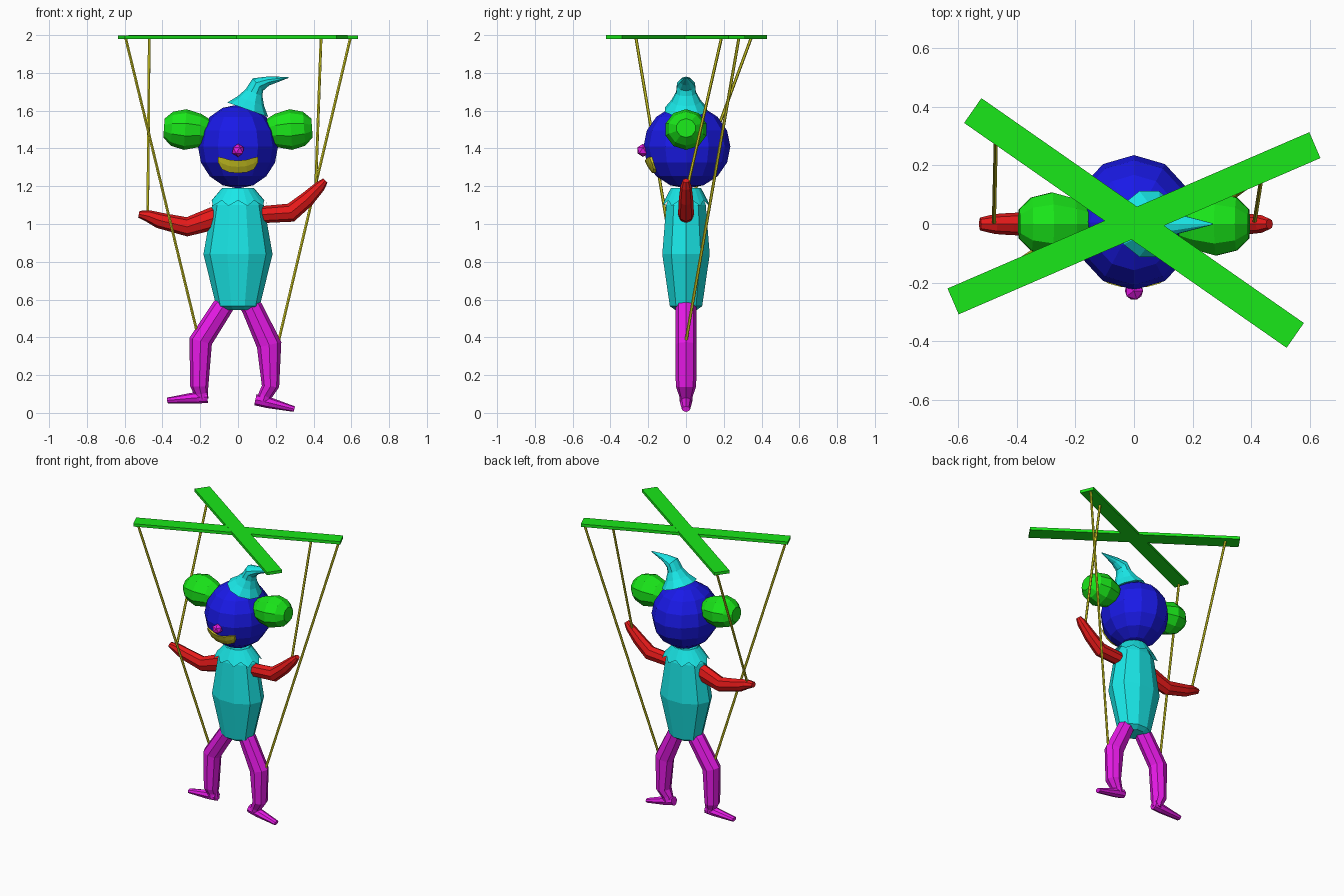
import bpy, bmesh, math
from mathutils import Vector, Matrix

if "Cube" in bpy.data.objects:
    bpy.data.objects.remove(bpy.data.objects["Cube"])


def material(name, rgb):
    m = bpy.data.materials.new(name)
    m.diffuse_color = (*rgb, 1)
    m.use_nodes = True
    m.node_tree.nodes["Principled BSDF"].inputs["Base Color"].default_value = m.diffuse_color
    return m


RED = material("red", (0.8, 0.01, 0.01))
GREEN = material("green", (0.01, 0.8, 0.01))
BLUE = material("blue", (0.01, 0.01, 0.8))
CYAN = material("cyan", (0.01, 0.8, 0.8))
MAGENTA = material("magenta", (0.8, 0.01, 0.8))
YELLOW = material("yellow", (0.75, 0.7, 0.02))


def finish(name, bm, mat):
    bmesh.ops.recalc_face_normals(bm, faces=bm.faces[:])
    me = bpy.data.meshes.new(name)
    bm.to_mesh(me)
    bm.free()
    me.materials.append(mat)
    ob = bpy.data.objects.new(name, me)
    bpy.context.collection.objects.link(ob)
    return ob


def sweep(name, mat, *paths, sides=8, turn=0.0):
    """Each path is a list of (x, z, in-plane radius, y radius) in the y=0 plane."""
    bm = bmesh.new()
    for path in paths:
        rings = []
        for i, (x, z, r, ry) in enumerate(path):
            a, b = path[max(i - 1, 0)], path[min(i + 1, len(path) - 1)]
            t = Vector((b[0] - a[0], 0, b[1] - a[1])).normalized()
            n = Vector((t.z, 0, -t.x))
            ring = []
            for k in range(sides):
                ang = math.tau * k / sides + turn
                ring.append(bm.verts.new(Vector((x, 0, z)) + n * r * math.cos(ang)
                                         + Vector((0, ry * math.sin(ang), 0))))
            rings.append(ring)
        for p, q in zip(rings, rings[1:]):
            for k in range(sides):
                j = (k + 1) % sides
                bm.faces.new((p[k], p[j], q[j], q[k]))
        bm.faces.new(rings[0])
        bm.faces.new(rings[-1])
    return finish(name, bm, mat)


# Control bars: crossed flat boards
def bar(name, end, other, width, z):
    a, b = Vector((*end, z)), Vector((*other, z))
    d = b - a
    bm = bmesh.new()
    bmesh.ops.create_cube(bm, size=1, matrix=Matrix.Translation((a + b) / 2)
                          @ Matrix.Rotation(math.atan2(d.y, d.x), 4, 'Z')
                          @ Matrix.Diagonal((d.length, width, 0.02, 1)))
    finish(name, bm, GREEN)


bar("control_bar_a", (-0.55, 0.387), (0.55, -0.38), 0.103, 1.99)
bar("control_bar_b", (-0.617, -0.264), (0.617, 0.269), 0.096, 1.989)


# Strings
def string(name, top, bottom):
    a, b = Vector(top), Vector(bottom)
    d = b - a
    bm = bmesh.new()
    bmesh.ops.create_cone(bm, cap_ends=True, segments=6, radius1=0.008, radius2=0.008,
                          depth=d.length, matrix=Matrix.Translation((a + b) / 2)
                          @ d.to_track_quat('Z', 'Y').to_matrix().to_4x4())
    finish(name, bm, YELLOW)


string("left_leg_string", (-0.595, -0.265, 1.985), (-0.21, 0, 0.40))
string("left_arm_string", (-0.47, 0.345, 1.985), (-0.478, 0, 1.05))
string("right_arm_string", (0.44, 0.19, 1.995), (0.41, 0, 1.16))
string("right_leg_string", (0.595, 0.28, 1.985), (0.215, 0, 0.38))

# Head and nose
bm = bmesh.new()
bmesh.ops.create_uvsphere(bm, u_segments=12, v_segments=8, radius=1,
                          matrix=Matrix.Translation((0, 0.005, 1.41))
                          @ Matrix.Diagonal((0.212, 0.23, 0.222, 1)))
finish("head", bm, BLUE)
bm = bmesh.new()
bmesh.ops.create_icosphere(bm, subdivisions=1, radius=0.035,
                           matrix=Matrix.Translation((0, -0.228, 1.39)))
finish("nose", bm, MAGENTA)

# Mouth: curved smile strip wrapped on the head
bm = bmesh.new()
cols = []
for x, lo, hi in [(-0.105, 1.325, 1.355), (-0.085, 1.29, 1.352), (-0.045, 1.273, 1.34),
                  (0, 1.27, 1.335), (0.045, 1.273, 1.34), (0.085, 1.29, 1.352),
                  (0.105, 1.325, 1.355)]:
    col = []
    for z in (lo, (lo + hi) / 2, hi):
        k = 1 - (x / 0.212) ** 2 - ((z - 1.41) / 0.222) ** 2
        col.append(bm.verts.new((x, -0.232 * math.sqrt(k), z)))
    cols.append(col)
for p, q in zip(cols, cols[1:]):
    for i in range(2):
        bm.faces.new((p[i], q[i], q[i + 1], p[i + 1]))
front = bm.faces[:]
ext = bmesh.ops.extrude_face_region(bm, geom=front, use_keep_orig=True)
for v in ext["geom"]:
    if isinstance(v, bmesh.types.BMVert):
        v.co.y += 0.03
finish("mouth", bm, YELLOW)

# Ears
for side, s in (("left", -1), ("right", 1)):
    sweep(side + "_ear", GREEN,
          [(s * 0.13, 1.49, 0.05, 0.05), (s * 0.20, 1.495, 0.088, 0.09),
           (s * 0.28, 1.50, 0.108, 0.113), (s * 0.35, 1.505, 0.09, 0.095),
           (s * 0.392, 1.508, 0.05, 0.052)], sides=10)

# Bent pointed hat
sweep("hat", CYAN,
      [(0.052, 1.605, 0.115, 0.118), (0.068, 1.65, 0.075, 0.08), (0.085, 1.695, 0.048, 0.055),
       (0.105, 1.738, 0.043, 0.05), (0.16, 1.757, 0.024, 0.032), (0.267, 1.776, 0.003, 0.003)],
      sides=10)

# Body
sweep("body", CYAN,
      [(0, 0.545, 0.08, 0.06), (0, 0.565, 0.115, 0.09), (0, 0.84, 0.183, 0.132),
       (0, 1.10, 0.137, 0.11), (0, 1.19, 0.08, 0.075)], sides=10)

# Zigzag collar
bm = bmesh.new()
top, low = [], []
N = 20
for k in range(N):
    a = math.tau * k / N
    r, z = (1.0, 1.095) if k % 2 == 0 else (0.88, 1.125)
    top.append(bm.verts.new((0.085 * math.cos(a), 0.08 * math.sin(a), 1.19)))
    low.append(bm.verts.new((0.165 * r * math.cos(a), 0.13 * r * math.sin(a), z)))
for k in range(N):
    j = (k + 1) % N
    bm.faces.new((top[k], top[j], low[j], low[k]))
finish("collar", bm, CYAN)

# Arms
sweep("left_arm", RED,
      [(-0.09, 1.04, 0.05, 0.04), (-0.13, 1.03, 0.06, 0.045), (-0.27, 0.985, 0.051, 0.042),
       (-0.42, 1.02, 0.042, 0.038), (-0.475, 1.042, 0.032, 0.034),
       (-0.525, 1.052, 0.018, 0.022)])
sweep("right_arm", RED,
      [(0.09, 1.045, 0.035, 0.035), (0.13, 1.05, 0.045, 0.042), (0.28, 1.06, 0.05, 0.042),
       (0.365, 1.13, 0.041, 0.038), (0.435, 1.20, 0.029, 0.03),
       (0.462, 1.23, 0.016, 0.018)])

# Legs with feet
sweep("left_leg", MAGENTA,
      [(-0.06, 0.585, 0.05, 0.05), (-0.085, 0.555, 0.056, 0.056), (-0.198, 0.38, 0.062, 0.056),
       (-0.205, 0.14, 0.048, 0.054), (-0.195, 0.10, 0.036, 0.036), (-0.19, 0.07, 0.034, 0.034)],
      [(-0.162, 0.085, 0.032, 0.03), (-0.22, 0.08, 0.031, 0.032), (-0.375, 0.066, 0.015, 0.022)])
sweep("right_leg", MAGENTA,
      [(0.05, 0.585, 0.05, 0.05), (0.075, 0.555, 0.056, 0.056), (0.165, 0.36, 0.066, 0.056),
       (0.172, 0.14, 0.046, 0.054), (0.142, 0.09, 0.036, 0.036), (0.132, 0.06, 0.034, 0.034)],
      [(0.092, 0.07, 0.03, 0.03), (0.16, 0.055, 0.03, 0.032), (0.298, 0.02, 0.015, 0.022)])
